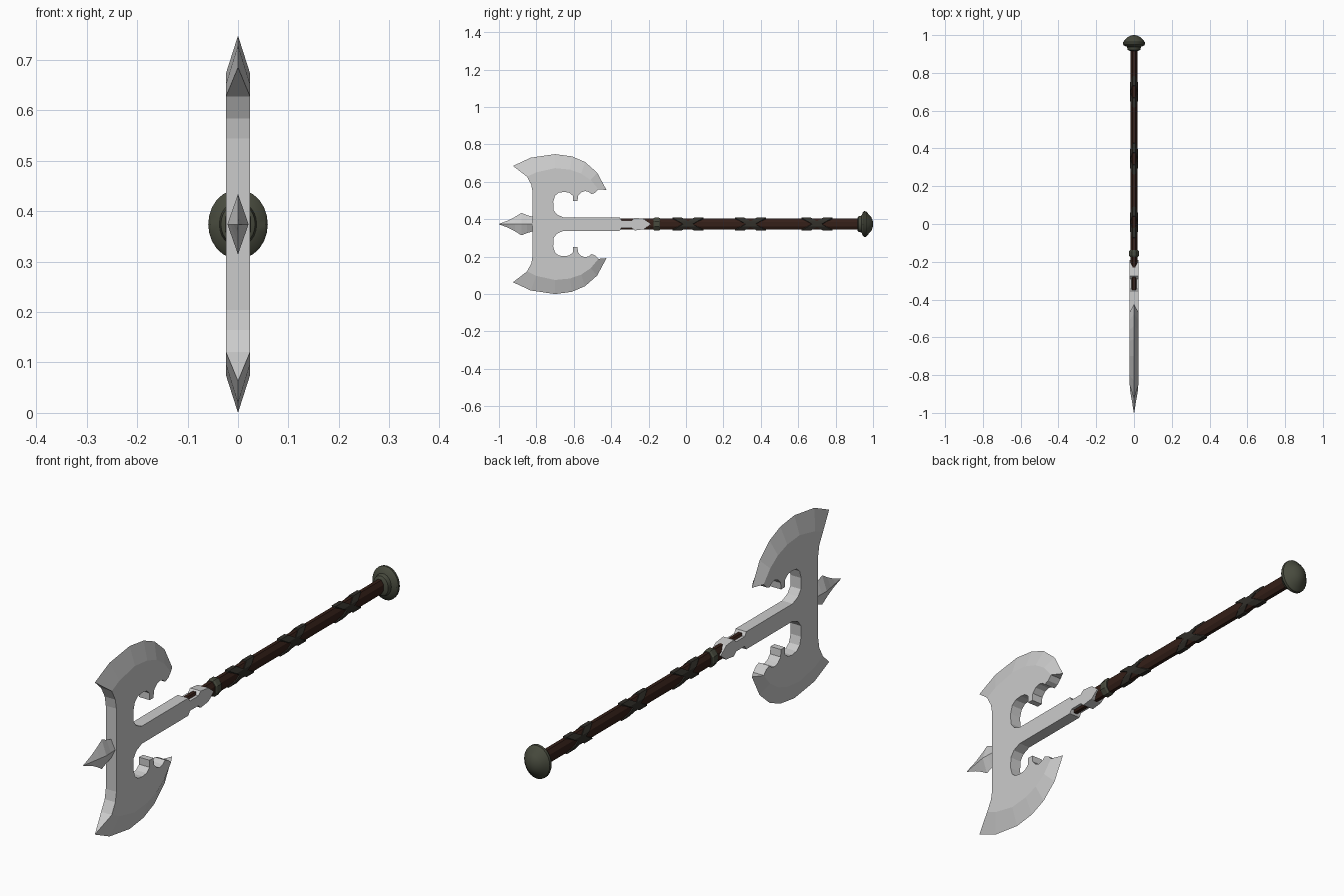
import bpy, bmesh
from math import cos, sin, pi, radians

if "Cube" in bpy.data.objects:
    bpy.data.objects.remove(bpy.data.objects["Cube"])

C = 0.374     # height of the axe axis
T = 0.024     # half thickness of the head


def material(name, rgb):
    m = bpy.data.materials.new(name)
    m.diffuse_color = (*rgb, 1)
    m.use_nodes = True
    m.node_tree.nodes["Principled BSDF"].inputs["Base Color"].default_value = m.diffuse_color
    return m


WOOD = material("dark_wood", (0.035, 0.014, 0.009))
LEATHER = material("leather", (0.032, 0.029, 0.023))
BRONZE = material("aged_bronze", (0.065, 0.07, 0.048))


def finish(name, bm, mat=None, smooth=False):
    bmesh.ops.remove_doubles(bm, verts=bm.verts, dist=1e-5)
    bmesh.ops.recalc_face_normals(bm, faces=bm.faces)
    me = bpy.data.meshes.new(name)
    bm.to_mesh(me)
    bm.free()
    ob = bpy.data.objects.new(name, me)
    bpy.context.collection.objects.link(ob)
    if mat:
        me.materials.append(mat)
    if smooth:
        bpy.context.view_layer.objects.active = ob
        ob.select_set(True)
        bpy.ops.object.shade_smooth_by_angle(angle=radians(35))
        ob.select_set(False)
    return ob


def lathe(name, profile, sides, mat=None, closed=False, shear=0, smooth=False):
    """Elliptical rings (y, x radius, z radius) along the axis; shear tilts them."""
    bm = bmesh.new()
    rings = []
    for y, rx, rz in profile:
        ring = []
        for i in range(sides):
            a = 2 * pi * (i + 0.5 * (sides == 8)) / sides
            ring.append(bm.verts.new((rx * cos(a), y + shear * sin(a), C + rz * sin(a))))
        rings.append(ring)
    pairs = list(zip(rings, rings[1:]))
    if closed:
        pairs.append((rings[-1], rings[0]))
    for a, b in pairs:
        for i in range(sides):
            j = (i + 1) % sides
            bm.faces.new((a[i], a[j], b[j], b[i]))
    if not closed:
        bm.faces.new(rings[0])
        bm.faces.new(rings[-1])
    return finish(name, bm, mat, smooth)


# Double-bladed head: upper half outline as (y, height above axis)
front = [(-0.82, 0.17), (-0.827, 0.21)]
inner = [(-0.85, 0.253), (-0.80, 0.277), (-0.70, 0.299), (-0.62, 0.291),
         (-0.56, 0.27), (-0.51, 0.236), (-0.468, 0.186)]
edge = [(-0.925, 0.311), (-0.83, 0.355), (-0.70, 0.374), (-0.61, 0.362),
        (-0.54, 0.332), (-0.475, 0.275), (-0.425, 0.182)]
hook = [(-0.485, 0.168), (-0.505, 0.16), (-0.52, 0.172), (-0.54, 0.177),
        (-0.56, 0.17), (-0.577, 0.152), (-0.58, 0.123), (-0.605, 0.123),
        (-0.605, 0.152), (-0.625, 0.168), (-0.65, 0.172), (-0.68, 0.168),
        (-0.70, 0.152), (-0.71, 0.12), (-0.708, 0.075), (-0.69, 0.051),
        (-0.655, 0.036)]
socket = [(-0.355, 0.036), (-0.345, 0.02), (-0.29, 0.02), (-0.275, 0.034),
          (-0.225, 0.028), (-0.19, 0)]
half = front + inner + hook + socket
outline = half + [(y, -w) for y, w in reversed(half[:-1])]
n, first, last = len(outline), len(front), len(front) + len(inner) - 1

bm = bmesh.new()
sides = [[bm.verts.new((s * T, y, C + w)) for y, w in outline] for s in (-1, 1)]
for side in sides:
    bm.faces.new(side)
bevelled = set(range(first, last)) | set(range(n - 1 - last, n - 1 - first))
for i in range(n):
    if i not in bevelled:
        j = (i + 1) % n
        bm.faces.new((sides[0][i], sides[0][j], sides[1][j], sides[1][i]))
for sign in (1, -1):
    rim = [bm.verts.new((0, y, C + sign * w)) for y, w in edge]
    idx = [first + k if sign == 1 else n - 1 - first - k for k in range(len(edge))]
    for side in sides:
        for k in range(len(edge) - 1):
            bm.faces.new((side[idx[k]], side[idx[k + 1]], rim[k + 1], rim[k]))
    for k in (0, -1):
        bm.faces.new((sides[0][idx[k]], sides[1][idx[k]], rim[k]))
finish("axe_head", bm)

# Front spike
lathe("front_spike", [(-1.0, 0.001, 0.001), (-0.95, 0.009, 0.02), (-0.915, 0.015, 0.038),
                      (-0.88, 0.021, 0.06), (-0.85, 0.02, 0.048), (-0.81, 0.018, 0.036)], 4)

# Handle and collar
lathe("handle", [(-0.35, 0.019, 0.031), (0.93, 0.019, 0.031)], 8, WOOD)
lathe("collar", [(-0.175, 0.023, 0.033), (-0.168, 0.028, 0.037),
                 (-0.145, 0.028, 0.037), (-0.138, 0.023, 0.033)], 8, BRONZE)

# Crossed leather wraps: pairs of oppositely tilted bands
for k, y in enumerate((0.01, 0.345, 0.70)):
    for s in (-1, 1):
        lathe(f"leather_wrap_{k + 1}_{'a' if s < 0 else 'b'}",
              [(y - 0.027, 0.017, 0.028), (y - 0.025, 0.0225, 0.037),
               (y + 0.025, 0.0225, 0.037), (y + 0.027, 0.017, 0.028)],
              8, LEATHER, closed=True, shear=s * 0.062)

# Pommel
lathe("pommel", [(0.916, 0.022, 0.033), (0.922, 0.034, 0.041), (0.938, 0.037, 0.045),
                 (0.946, 0.055, 0.063), (0.953, 0.059, 0.069), (0.963, 0.058, 0.068),
                 (0.972, 0.050, 0.059), (0.976, 0.046, 0.052), (0.99, 0.033, 0.038),
                 (0.998, 0.016, 0.019), (1.0, 0.004, 0.005)], 24, BRONZE, smooth=True)
